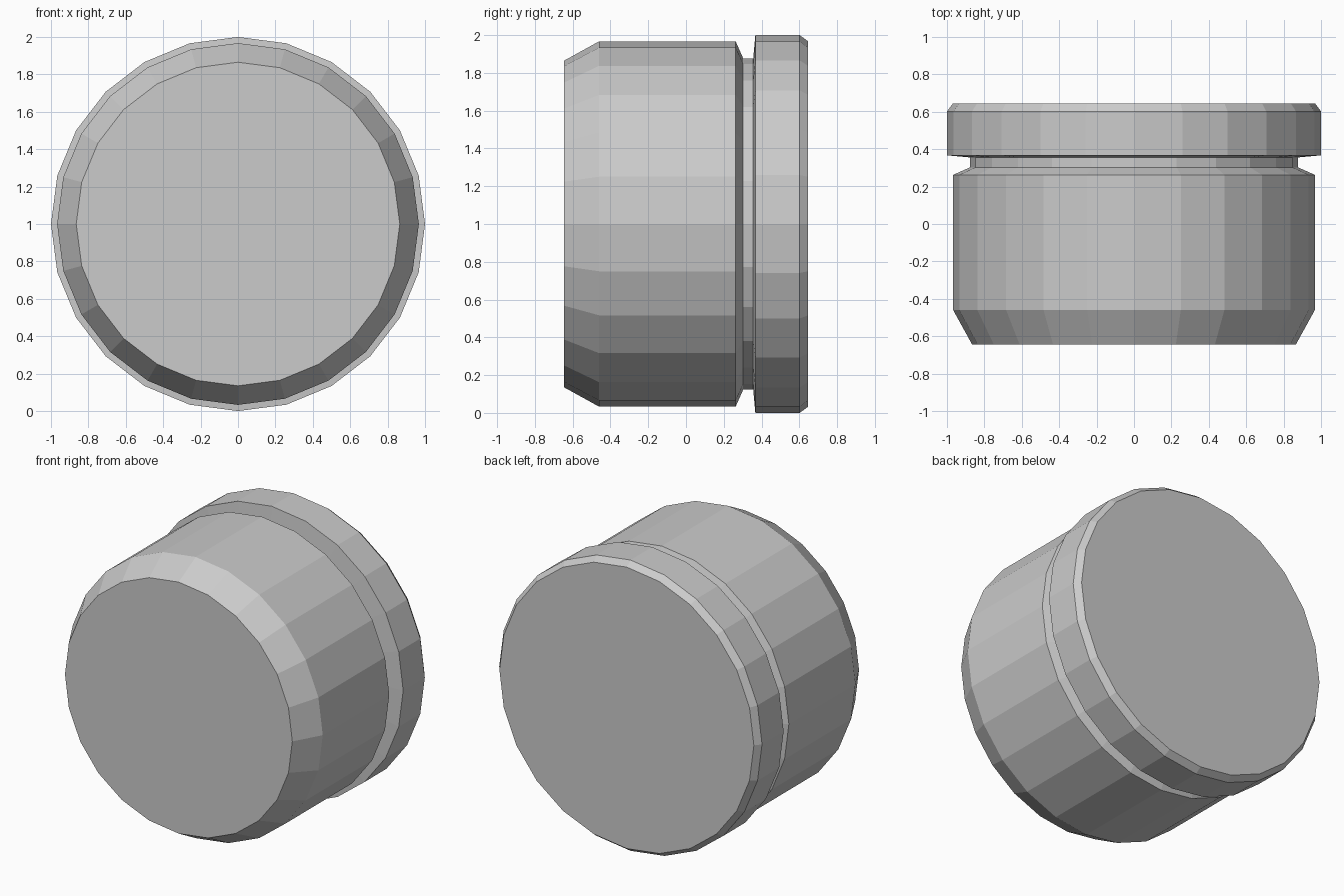
import bpy, bmesh
from math import sin, cos, tau

if "Cube" in bpy.data.objects:
    bpy.data.objects.remove(bpy.data.objects["Cube"])

SIDES = 24

# Profile along y: (y, radius) - bevelled body, neck groove, rim
PROFILE = [(-0.645, 0.865), (-0.46, 0.967), (0.263, 0.967), (0.303, 0.877),
           (0.356, 0.877), (0.367, 1.0), (0.602, 1.0), (0.645, 0.968)]


def lathe_y(name, profile, centre_z):
    bm = bmesh.new()
    rings = [[bm.verts.new((r * cos(tau * i / SIDES), y, centre_z + r * sin(tau * i / SIDES)))
              for i in range(SIDES)] for y, r in profile]
    for a, b in zip(rings, rings[1:]):
        for i in range(SIDES):
            j = (i + 1) % SIDES
            bm.faces.new((a[i], a[j], b[j], b[i]))
    # Flat end caps
    bm.faces.new(rings[0])
    bm.faces.new(rings[-1])
    bmesh.ops.recalc_face_normals(bm, faces=bm.faces)
    mesh = bpy.data.meshes.new(name)
    bm.to_mesh(mesh)
    bm.free()
    obj = bpy.data.objects.new(name, mesh)
    bpy.context.collection.objects.link(obj)
    return obj


# Single turned plug lying along y
lathe_y("grooved_cylinder", PROFILE, 1.0)
